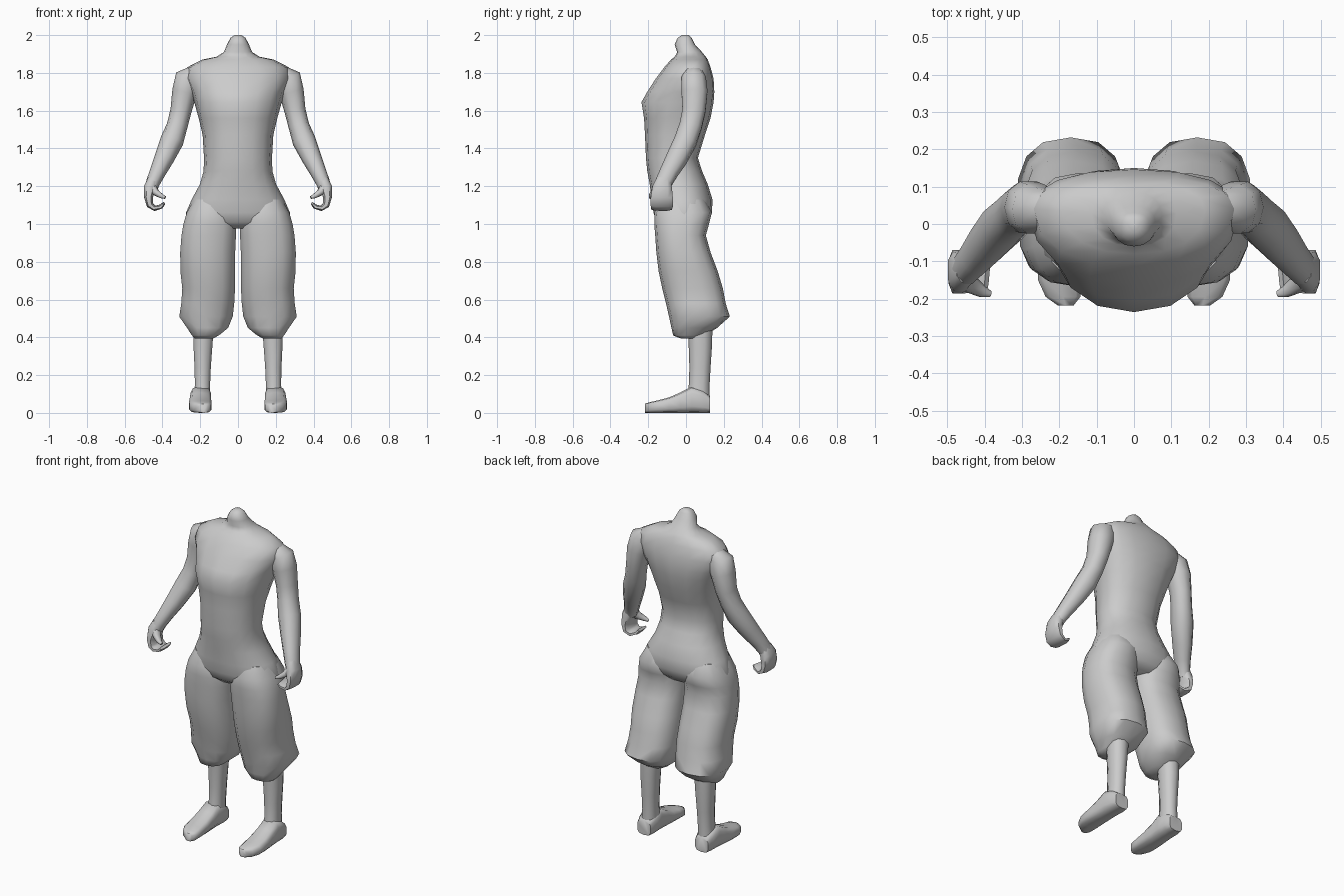
import bpy, math
from mathutils import Vector

grey = bpy.data.materials.new("plain_grey")
grey.diffuse_color = (0.6, 0.6, 0.6, 1)


def power(v, e):
    return math.copysign(abs(v) ** e, v)


def loft(name, rings, mirror=True, sharp=60):
    """Skin a list of equal-length point rings and close both ends."""
    n = len(rings[0])
    verts = [p for r in rings for p in r]
    faces = [(i * n + j, i * n + (j + 1) % n, (i + 1) * n + (j + 1) % n, (i + 1) * n + j)
             for i in range(len(rings) - 1) for j in range(n)]
    faces += [tuple(range(n))[::-1], tuple((len(rings) - 1) * n + j for j in range(n))]
    me = bpy.data.meshes.new(name)
    me.from_pydata(verts, [], faces)
    me.materials.append(grey)
    ob = bpy.data.objects.new(name, me)
    bpy.context.collection.objects.link(ob)
    bpy.ops.object.select_all(action='DESELECT')
    ob.select_set(True)
    bpy.context.view_layer.objects.active = ob
    bpy.ops.object.mode_set(mode='EDIT')
    bpy.ops.mesh.select_all(action='SELECT')
    bpy.ops.mesh.normals_make_consistent(inside=False)
    bpy.ops.object.mode_set(mode='OBJECT')
    bpy.ops.object.shade_smooth_by_angle(angle=math.radians(sharp))
    if mirror:
        ob.modifiers.new("mirror", 'MIRROR')
    return ob


def level_ring(z, x0, x1, front, back, side, e=0.9, n=16):
    """Horizontal ring whose widest points lie at y = side."""
    pts = []
    for k in range(n):
        a = 2 * math.pi * k / n
        c = power(math.cos(a), e)
        x = (x0 + x1) / 2 + (x1 - x0) / 2 * power(math.sin(a), e)
        pts.append(Vector((x, side + c * ((back - side) if c > 0 else (side - front)), z)))
    return pts


def tube(name, path, ref, n=10, e=0.9, along=None):
    """Sweep through (x, y, z, half size along ref, half size across)."""
    c = [Vector(p[:3]) for p in path]
    rings = []
    for i, p in enumerate(path):
        t = Vector(along) if along else (c[min(i + 1, len(c) - 1)] - c[max(i - 1, 0)]).normalized()
        u = Vector(ref)
        u = (u - t * u.dot(t)).normalized()
        v = t.cross(u)
        rings.append([c[i] + u * p[3] * power(math.cos(a), e) + v * p[4] * power(math.sin(a), e)
                      for a in (2 * math.pi * (k + 0.5) / n for k in range(n))])
    return loft(name, rings)


# Torso, neck and hips: z, half width, front, back, side
torso = [
    (2.00, .018, -.022, .015, 0), (1.985, .04, -.045, .03, 0), (1.95, .058, -.06, .048, 0),
    (1.91, .075, -.047, .085, .02), (1.885, .115, -.06, .105, .03), (1.87, .19, -.08, .115, .035),
    (1.83, .268, -.115, .13, .04), (1.77, .28, -.16, .146, .04), (1.70, .25, -.205, .15, .035),
    (1.645, .232, -.236, .146, .01), (1.56, .208, -.222, .13, -.02), (1.47, .187, -.217, .1, -.04),
    (1.35, .18, -.212, .063, -.06), (1.28, .182, -.205, .085, -.05), (1.21, .202, -.192, .115, -.04),
    (1.13, .245, -.182, .14, -.02), (1.06, .275, -.172, .138, -.01), (1.01, .27, -.155, .118, -.01),
    (.975, .21, -.11, .08, -.01)]
loft("torso", [level_ring(z, -w, w, f, b, s) for z, w, f, b, s in torso], mirror=False)

# Baggy trouser legs: z, inner x, outer x, front, back
trousers = [
    (1.13, .06, .235, -.14, .10), (1.06, .015, .274, -.168, .137), (1.00, .006, .292, -.168, .122),
    (.94, .008, .302, -.163, .105), (.85, .012, .309, -.157, .13), (.75, .012, .308, -.145, .168),
    (.66, .013, .298, -.126, .195), (.58, .017, .303, -.106, .21), (.51, .025, .314, -.09, .232),
    (.45, .05, .272, -.077, .165), (.41, .10, .245, -.068, .10), (.395, .13, .232, -.03, .06)]
loft("trouser_leg", [level_ring(z, a, b, f, k, (f + k) / 2, 0.8, 14) for z, a, b, f, k in trousers])

# Lower legs: z, inner x, outer x, front, back
shins = [(.46, .125, .24, .01, .14), (.36, .133, .238, .014, .138), (.24, .142, .232, .018, .13),
         (.15, .146, .23, .015, .125), (.07, .145, .236, .005, .125)]
loft("lower_leg", [level_ring(z, a, b, f, k, (f + k) / 2, 0.85, 10) for z, a, b, f, k in shins])

# Feet, heel to toe
tube("foot", [
    (.195, .128, .045, .045, .045), (.195, .09, .06, .055, .06), (.197, .03, .07, .056, .07),
    (.199, -.03, .054, .058, .054), (.200, -.09, .041, .061, .041), (.199, -.15, .033, .060, .033),
    (.190, -.195, .028, .048, .028), (.183, -.218, .024, .022, .024)],
    (1, 0, 0), 10, 0.6, (0, -1, 0))

# Arms from shoulder to wrist
tube("arm", [
    (.225, .04, 1.80, .05, .045), (.262, .04, 1.765, .068, .075), (.283, .045, 1.70, .072, .066),
    (.302, .042, 1.60, .064, .056), (.322, .025, 1.52, .062, .055), (.350, -.002, 1.44, .062, .062),
    (.392, -.05, 1.345, .058, .052), (.425, -.09, 1.275, .05, .043), (.450, -.118, 1.22, .046, .037),
    (.460, -.125, 1.19, .045, .034)], (0, 1, 0))

# Curled hand: palm and fingers in one strip, then thumb
tube("palm_and_fingers", [
    (.450, -.118, 1.235, .04, .03), (.467, -.126, 1.19, .055, .034), (.474, -.128, 1.14, .062, .024),
    (.466, -.128, 1.10, .062, .019), (.440, -.130, 1.083, .058, .014), (.408, -.135, 1.092, .053, .012),
    (.393, -.138, 1.108, .048, .008)], (0, 1, 0), 8, 0.7)
tube("thumb", [
    (.455, -.145, 1.19, .032, .026), (.432, -.165, 1.165, .024, .018),
    (.405, -.182, 1.148, .016, .013), (.385, -.188, 1.14, .009, .008)], (0, 1, 0), 8)
